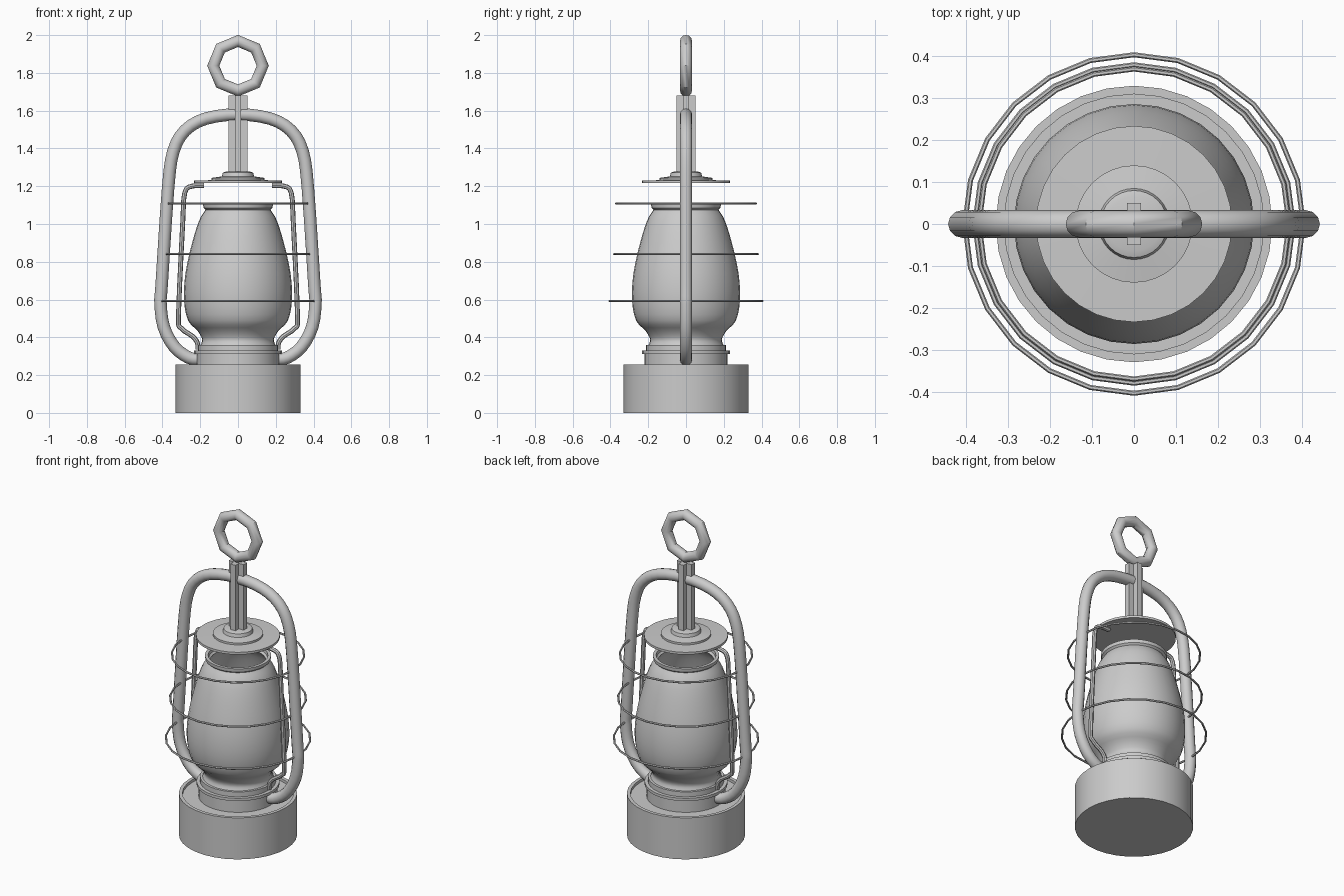
import bpy, math
from mathutils import Vector

if "Cube" in bpy.data.objects:
    bpy.data.objects.remove(bpy.data.objects["Cube"])

metal = bpy.data.materials.new("grey_metal")
metal.diffuse_color = (0.6, 0.6, 0.6, 1)
metal.use_nodes = True
metal.node_tree.nodes["Principled BSDF"].inputs["Base Color"].default_value = metal.diffuse_color


def build(name, verts, faces, angle=35):
    me = bpy.data.meshes.new(name)
    me.from_pydata(verts, [], faces)
    me.materials.append(metal)
    ob = bpy.data.objects.new(name, me)
    bpy.context.collection.objects.link(ob)
    bpy.ops.object.select_all(action='DESELECT')
    ob.select_set(True)
    bpy.context.view_layer.objects.active = ob
    bpy.ops.object.mode_set(mode='EDIT')
    bpy.ops.mesh.select_all(action='SELECT')
    bpy.ops.mesh.normals_make_consistent(inside=False)
    bpy.ops.object.mode_set(mode='OBJECT')
    bpy.ops.object.shade_smooth_by_angle(angle=math.radians(angle))
    return ob


def lathe(name, prof, n=24, closed=False):
    """Spin an (r, z) profile; open profiles are capped at both ends."""
    verts = [(r * math.cos(math.tau * i / n), r * math.sin(math.tau * i / n), z)
             for r, z in prof for i in range(n)]
    m = len(prof)
    faces = []
    for k in range(m if closed else m - 1):
        a, b = k * n, (k + 1) % m * n
        faces += [(a + i, a + (i + 1) % n, b + (i + 1) % n, b + i) for i in range(n)]
    if not closed:
        faces += [tuple(range(n)), tuple(range((m - 1) * n, m * n))]
    return build(name, verts, faces)


def smooth(pts, steps):
    """Catmull-Rom curve through the points."""
    p = [Vector(q) for q in pts]
    p = [2 * p[0] - p[1]] + p + [2 * p[-1] - p[-2]]
    out = []
    for a, b, c, d in zip(p, p[1:], p[2:], p[3:]):
        for s in range(steps):
            t = s / steps
            out.append(0.5 * (2 * b + (c - a) * t + (2 * a - 5 * b + 4 * c - d) * t * t
                              + (3 * b - a - 3 * c + d) * t ** 3))
    return out + [p[-2]]


def tube(name, pts, rad, n=10):
    """Sweep a round section along a path in the xz plane."""
    verts, m = [], len(pts)
    for i, p in enumerate(pts):
        t = (pts[min(i + 1, m - 1)] - pts[max(i - 1, 0)]).normalized()
        for k in range(n):
            a = math.tau * k / n
            c, s = rad * math.cos(a), rad * math.sin(a)
            verts.append((p.x - t.y * c, s, p.y + t.x * c))
    faces = [(i * n + k, i * n + (k + 1) % n, (i + 1) * n + (k + 1) % n, (i + 1) * n + k)
             for i in range(m - 1) for k in range(n)]
    faces += [tuple(range(n)), tuple(range((m - 1) * n, m * n))]
    return build(name, verts, faces)


def ring(name, major, minor, z, n, sides):
    return lathe(name, [(major + minor * math.cos(math.tau * k / sides),
                         z + minor * math.sin(math.tau * k / sides))
                        for k in range(sides)], n, True)


# fuel tank base with shallow recessed top
lathe("base_tank", [(0.33, 0), (0.33, 0.255), (0.31, 0.255), (0.31, 0.238)], 32)

# burner collar with two lips
lathe("burner_collar", [(0.22, 0.23), (0.22, 0.313), (0.232, 0.313), (0.232, 0.33),
                        (0.212, 0.33), (0.212, 0.36), (0.19, 0.36)], 32)

# glass globe: outer profile, then an inner wall
outer = smooth([(0.2, 0.355), (0.19, 0.39), (0.215, 0.435), (0.265, 0.49), (0.286, 0.6),
                (0.278, 0.74), (0.243, 0.9), (0.205, 1.02), (0.172, 1.075)], 3)
outer = [(p.x, p.y) for p in outer] + [(0.183, 1.085), (0.185, 1.105)]
inner = [(r - 0.018, z) for r, z in reversed(outer)]
lathe("globe", outer + inner, 32, True)

# wire guard rings
for nm, r, z in (("low", 0.404, 0.592), ("mid", 0.38, 0.84), ("high", 0.37, 1.108)):
    ring("guard_ring_" + nm, r, 0.006, z, 24, 6)

# top cap
lathe("cap_plate", [(0.234, 1.216), (0.234, 1.23), (0.14, 1.232), (0.14, 1.244),
                    (0.085, 1.252), (0.08, 1.272), (0.065, 1.277)], 32)

# cross-shaped post
for nm, hx, hy in (("wide", 0.05, 0.017), ("deep", 0.017, 0.05)):
    vs = [(x, y, z) for z in (1.27, 1.68) for x, y in
          ((-hx, -hy), (hx, -hy), (hx, hy), (-hx, hy))]
    build("post_plate_" + nm, vs, [(0, 1, 2, 3), (4, 5, 6, 7), (0, 1, 5, 4), (1, 2, 6, 5),
                                   (2, 3, 7, 6), (3, 0, 4, 7)])

# octagonal hanging ring
hang = ring("hanging_ring", 0.131, 0.032, 0, 8, 12)
hang.rotation_euler.x = math.pi / 2
hang.location.z = 1.838

# main side frame tube, mirrored over the top
half = [(0.2, 0.283), (0.26, 0.292), (0.337, 0.35), (0.393, 0.455), (0.41, 0.58), (0.404, 0.68),
        (0.37, 1.19), (0.342, 1.385), (0.28, 1.495), (0.17, 1.558)]
path = half + [(0, 1.58)] + [(-x, z) for x, z in reversed(half)]
tube("side_frame", smooth(path, 3), 0.033, 12)

# thin inner rods on both sides
rod = [(0.18, 1.203), (0.245, 1.2), (0.282, 1.165), (0.293, 1.0), (0.315, 0.52),
       (0.302, 0.45), (0.24, 0.405), (0.215, 0.37), (0.213, 0.335)]
for nm, s in (("left", -1), ("right", 1)):
    tube("inner_rod_" + nm, smooth([(s * x, z) for x, z in rod], 3), 0.013, 8)
